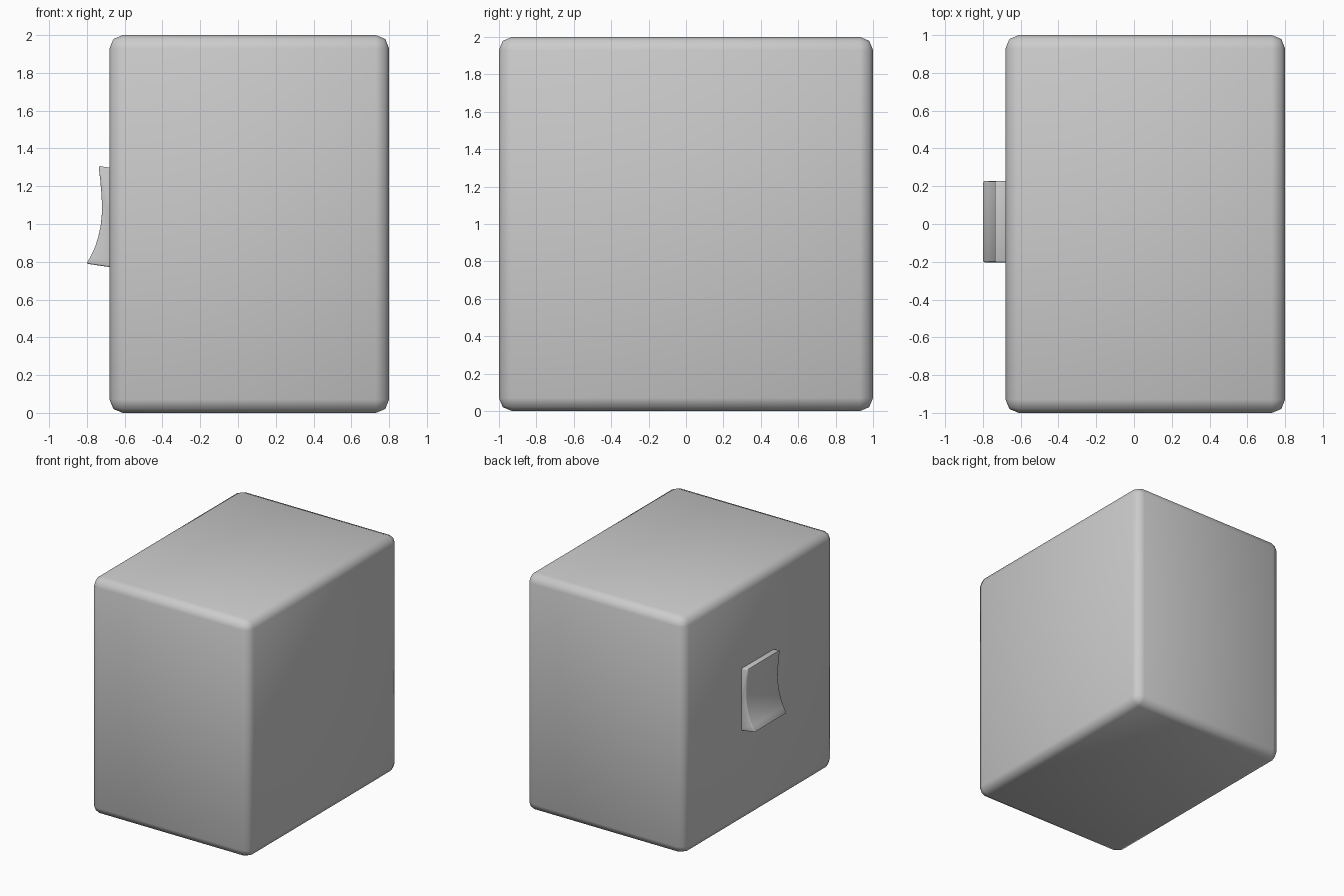
import bpy, bmesh

if "Cube" in bpy.data.objects:
    bpy.data.objects.remove(bpy.data.objects["Cube"])


def finish(obj, width, segments):
    """Round the sharp edges and smooth the shading."""
    mod = obj.modifiers.new("Bevel", "BEVEL")
    mod.width = width
    mod.segments = segments
    mod.limit_method = "ANGLE"
    mod.angle_limit = 0.7
    bpy.ops.object.select_all(action="DESELECT")
    obj.select_set(True)
    bpy.context.view_layer.objects.active = obj
    bpy.ops.object.modifier_apply(modifier=mod.name)
    bpy.ops.object.shade_smooth_by_angle(angle=0.9)


# Housing block with softened edges
bpy.ops.mesh.primitive_cube_add(size=1, location=(0.06, 0, 1))
housing = bpy.context.object
housing.name = "housing"
housing.scale = (1.48, 2, 2)
bpy.ops.object.transform_apply(location=False, rotation=False, scale=True)
finish(housing, 0.07, 2)

# Rocker button: side profile (x, z) with a concave face, extruded along y
profile = [
    (-0.62, 1.29), (-0.738, 1.307), (-0.729, 1.23), (-0.723, 1.16),
    (-0.72, 1.10), (-0.721, 1.05), (-0.727, 0.99), (-0.739, 0.935),
    (-0.756, 0.88), (-0.777, 0.834), (-0.802, 0.79), (-0.62, 0.763),
]
bm = bmesh.new()
face = bm.faces.new([bm.verts.new((x, -0.203, z)) for x, z in profile])
side = bmesh.ops.extrude_face_region(bm, geom=[face])
moved = [v for v in side["geom"] if isinstance(v, bmesh.types.BMVert)]
bmesh.ops.translate(bm, verts=moved, vec=(0, 0.43, 0))
bmesh.ops.recalc_face_normals(bm, faces=bm.faces)
mesh = bpy.data.meshes.new("rocker_button")
bm.to_mesh(mesh)
bm.free()
button = bpy.data.objects.new("rocker_button", mesh)
bpy.context.collection.objects.link(button)
finish(button, 0.008, 2)
